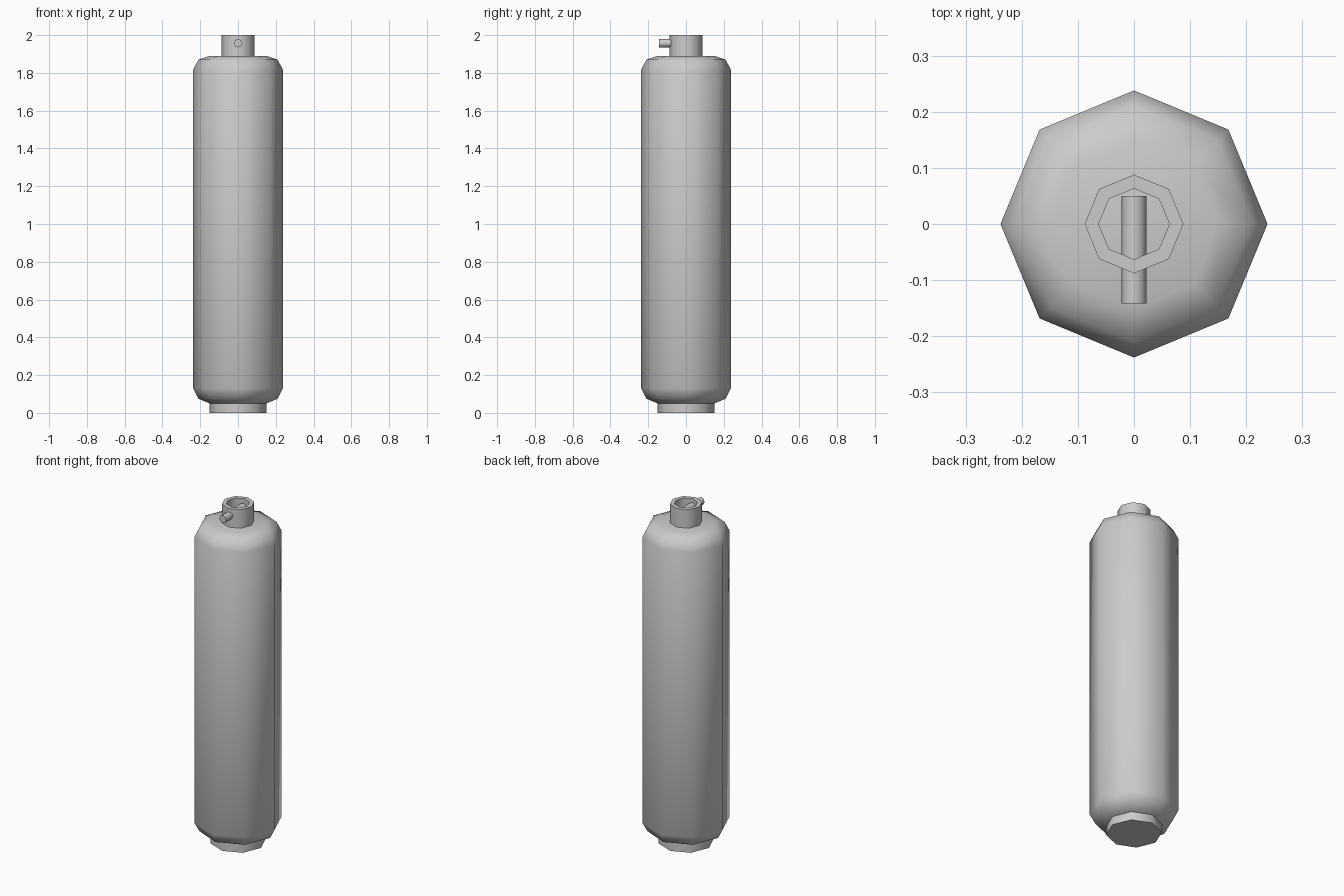
import bpy, bmesh, math
from mathutils import Matrix

if "Cube" in bpy.data.objects:
    bpy.data.objects.remove(bpy.data.objects["Cube"])

SIDES = 8


def lathe(name, profile, matrix=Matrix.Identity(4)):
    """Spin (radius, height) points round z; a zero radius closes the end."""
    bm = bmesh.new()
    rings = []
    for r, z in profile:
        if r == 0:
            rings.append([bm.verts.new((0, 0, z))] * SIDES)
        else:
            rings.append([bm.verts.new((r * math.cos(2 * math.pi * i / SIDES),
                                        r * math.sin(2 * math.pi * i / SIDES), z))
                          for i in range(SIDES)])
    for a, b in zip(rings, rings[1:]):
        for i in range(SIDES):
            j = (i + 1) % SIDES
            corners = list(dict.fromkeys((a[i], a[j], b[j], b[i])))
            bm.faces.new(corners)
    bmesh.ops.recalc_face_normals(bm, faces=bm.faces[:])
    bm.transform(matrix)
    mesh = bpy.data.meshes.new(name)
    bm.to_mesh(mesh)
    bm.free()
    obj = bpy.data.objects.new(name, mesh)
    bpy.context.collection.objects.link(obj)
    bpy.ops.object.select_all(action='DESELECT')
    obj.select_set(True)
    bpy.context.view_layer.objects.active = obj
    bpy.ops.object.shade_smooth_by_angle(angle=math.radians(50))
    return obj


# Cylinder body with foot and rounded shoulders
lathe("tank_body", [(0, 0), (0.15, 0), (0.15, 0.05), (0.21, 0.075), (0.238, 0.13),
                    (0.238, 1.815), (0.21, 1.87), (0.15, 1.89), (0, 1.89)])

# Open valve collar on top
lathe("valve_collar", [(0.088, 1.89), (0.088, 2.0), (0.063, 2.0), (0.063, 1.89)])

# Outlet pipe through the front of the collar
lathe("outlet_pipe", [(0, -0.05), (0.0225, -0.05), (0.0225, 0.142), (0, 0.142)],
      Matrix.Translation((0, 0, 1.957)) @ Matrix.Rotation(math.pi / 2, 4, 'X'))
